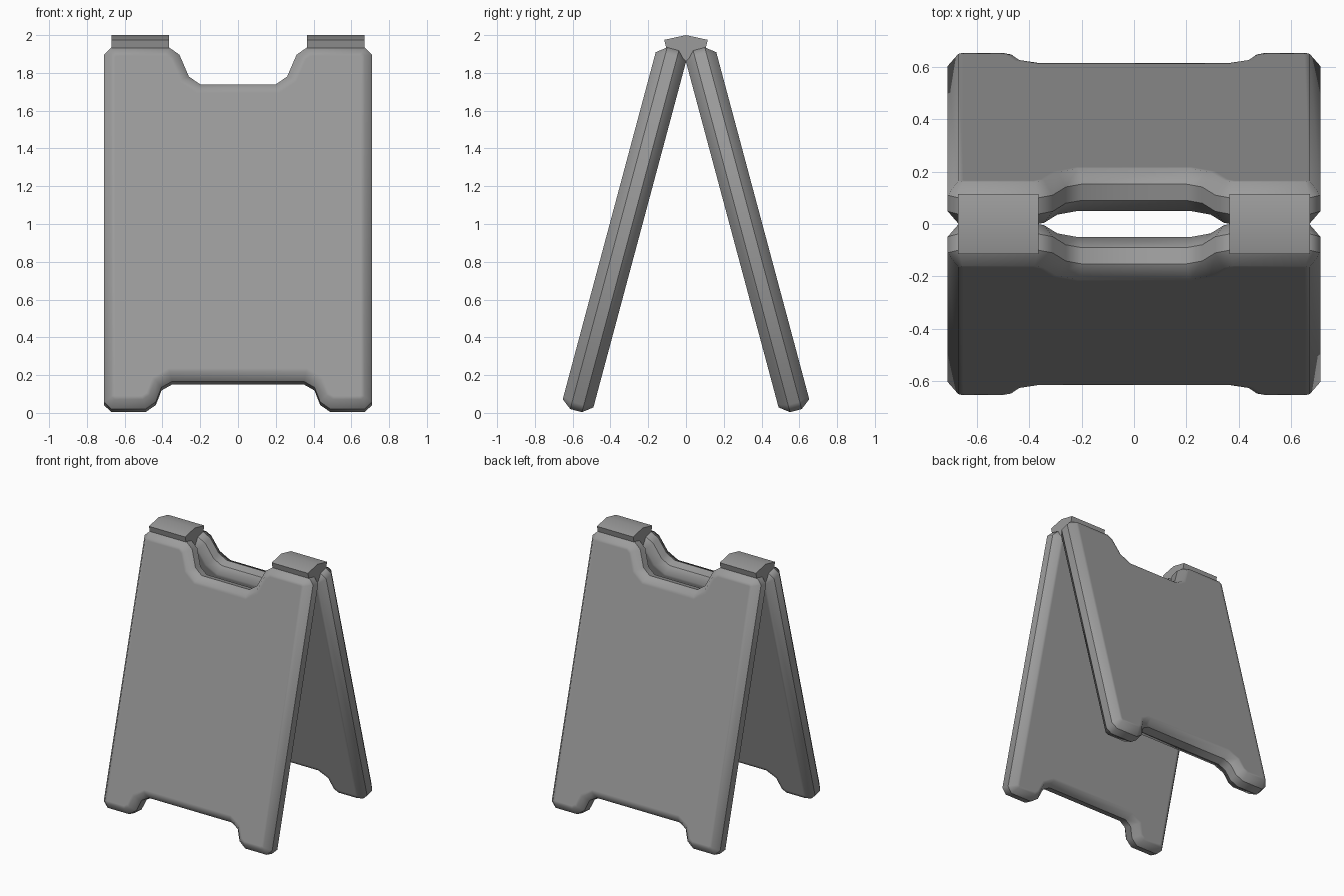
import bpy, bmesh, math
from mathutils import Matrix, Vector

cube = bpy.data.objects.get("Cube")
if cube:
    bpy.data.objects.remove(cube, do_unlink=True)

grey = bpy.data.materials.new("plain grey")
grey.use_nodes = True
colour = (0.33, 0.33, 0.33, 1)
grey.diffuse_color = colour
grey.node_tree.nodes["Principled BSDF"].inputs["Base Color"].default_value = colour

TILT = math.radians(15)
RIM_IN, RIM_OUT = 0.533, 0.597     # flat rim, distance from the hinge plane
BEVEL_DEPTH, BEVEL_WIDTH = 0.052, 0.04


def make_object(name, bm):
    bmesh.ops.recalc_face_normals(bm, faces=bm.faces)
    mesh = bpy.data.meshes.new(name)
    bm.to_mesh(mesh)
    bm.free()
    mesh.materials.append(grey)
    obj = bpy.data.objects.new(name, mesh)
    bpy.context.collection.objects.link(obj)
    return obj


def prism(points, offset):
    """Extrude a closed outline of 3D points along an offset."""
    bm = bmesh.new()
    base = bm.faces.new([bm.verts.new(p) for p in points])
    out = bmesh.ops.extrude_face_region(bm, geom=[base], use_keep_orig=True)
    moved = [g for g in out["geom"] if isinstance(g, bmesh.types.BMVert)]
    bmesh.ops.translate(bm, verts=moved, vec=offset)
    cap = next(g for g in out["geom"] if isinstance(g, bmesh.types.BMFace))
    bmesh.ops.recalc_face_normals(bm, faces=bm.faces)
    return bm, base, cap


# Half outline of a board: handle notch, shoulder, side, foot, foot notch
half = [(0.20, 1.641), (0.26, 1.683), (0.31, 1.803), (0.365, 1.843),
        (0.67, 1.843), (0.71, 1.803), (0.71, -0.10), (0.67, -0.139),
        (0.49, -0.139), (0.435, -0.10), (0.405, -0.02), (0.35, 0.012)]
outline = half + [(-x, v) for x, v in reversed(half)]


def board(name, turn):
    bm, inner, outer = prism([(x, RIM_IN, v) for x, v in outline],
                             (0, RIM_OUT - RIM_IN, 0))
    for e in bm.edges:
        e.smooth = False
    # Wide bevel around each face, with a narrow flat margin for soft shading
    for face, push in ((inner, -BEVEL_DEPTH), (outer, BEVEL_DEPTH)):
        bmesh.ops.inset_region(bm, faces=[face], thickness=BEVEL_WIDTH,
                               use_even_offset=True, use_boundary=True)
        for v in face.verts:
            v.co.y += push
        for e in face.edges:
            e.smooth = True
        bmesh.ops.inset_region(bm, faces=[face], thickness=0.02,
                               use_even_offset=True, use_boundary=True)
        for e in face.edges:
            e.smooth = True
    for f in bm.faces:
        f.smooth = True
    # Slanted mitre edges and the rim corners stay soft
    for e in bm.edges:
        if len(e.link_faces) == 2 and abs(e.verts[0].co.y - e.verts[1].co.y) > 0.01:
            e.smooth = e.calc_face_angle(0) < math.radians(50)
    bm.transform(Matrix.Rotation(turn, 4, "Z") @ Matrix.Rotation(TILT, 4, "X"))
    return make_object(name, bm)


board("back_board", 0)
board("front_board", math.pi)

# Hinge caps across the top, wedged down between the boards
side = [(0.115, 1.975), (0.105, 1.932), (0.035, 1.90)]
profile = [(0, 2.0)] + side + [(0, 1.86)] + [(-y, z) for y, z in reversed(side)]
for name, x in (("left_hinge_cap", 0.365), ("right_hinge_cap", -0.67)):
    bm, _, _ = prism([(x, y, z) for y, z in profile], (0.305, 0, 0))
    cap = make_object(name, bm)
    bpy.ops.object.select_all(action="DESELECT")
    cap.select_set(True)
    bpy.context.view_layer.objects.active = cap
    bpy.ops.object.shade_smooth_by_angle(angle=math.radians(30))
